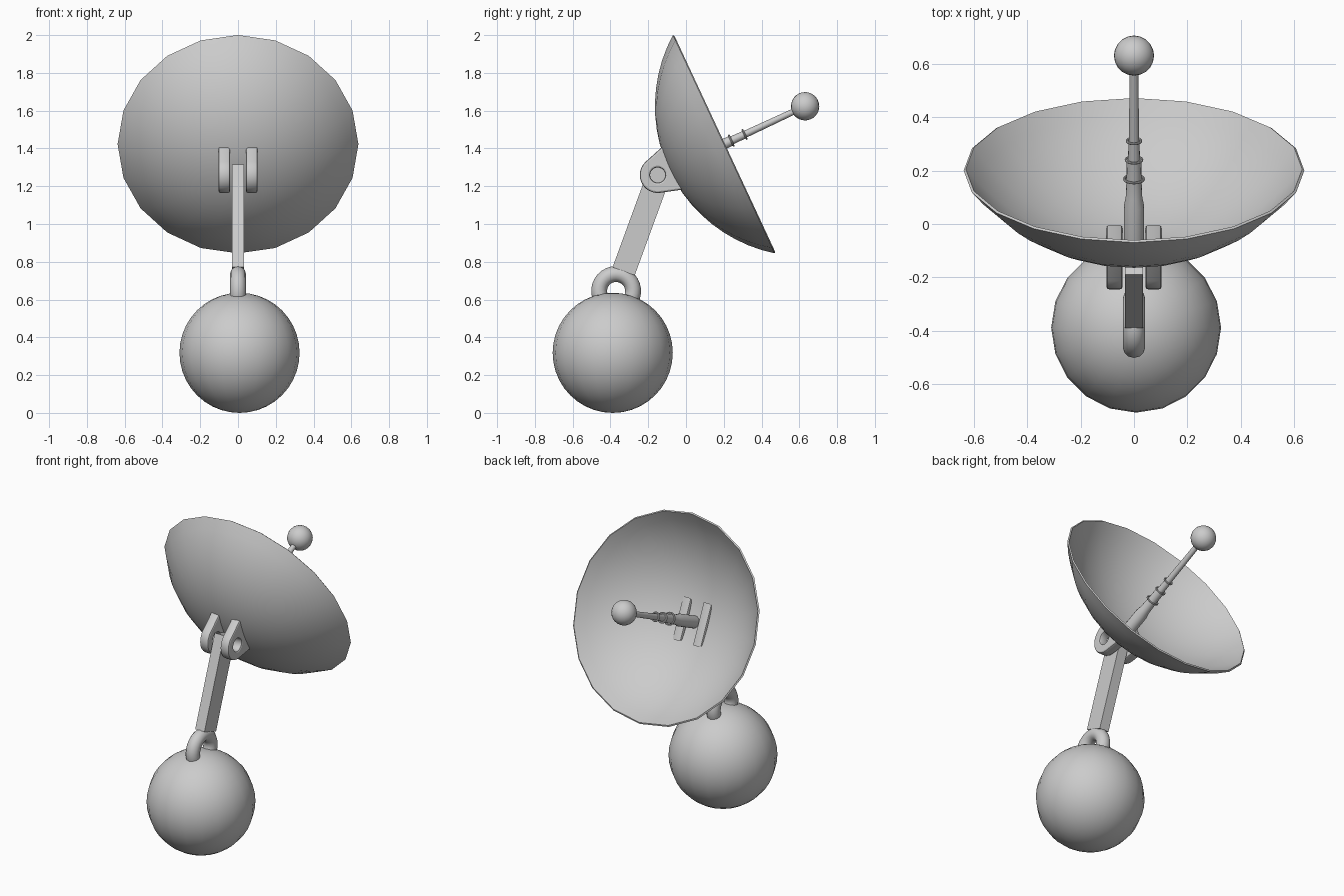
import bpy, bmesh, math
from mathutils import Matrix, Vector

if "Cube" in bpy.data.objects:
    bpy.data.objects.remove(bpy.data.objects["Cube"])

TILT = math.radians(25)
RIM = Vector((0, 0.20, 1.4225))                     # centre of the dish rim
AXIS = Vector((0, math.cos(TILT), math.sin(TILT)))  # where the dish points
UP = Vector((0, -math.sin(TILT), math.cos(TILT)))


def frame(x, y, z, loc):
    m = Matrix((x, y, z)).transposed().to_4x4()
    m.translation = loc
    return m


DISH = frame(Vector((1, 0, 0)), -UP, AXIS, RIM)     # local z runs along the dish axis


def smooth(ob, angle=40):
    bpy.ops.object.select_all(action='DESELECT')
    ob.select_set(True)
    bpy.context.view_layer.objects.active = ob
    bpy.ops.object.shade_smooth_by_angle(angle=math.radians(angle))


def from_bmesh(name, bm, matrix):
    me = bpy.data.meshes.new(name)
    bm.to_mesh(me)
    bm.free()
    ob = bpy.data.objects.new(name, me)
    bpy.context.collection.objects.link(ob)
    ob.matrix_world = matrix
    return ob


def lathe(name, profile, steps, matrix, angle=40):
    bm = bmesh.new()
    vs = [bm.verts.new((0, r, z)) for r, z in profile]
    es = [bm.edges.new(p) for p in zip(vs, vs[1:])]
    bmesh.ops.spin(bm, geom=vs + es, cent=(0, 0, 0), axis=(0, 0, 1),
                   angle=math.tau, steps=steps)
    bmesh.ops.remove_doubles(bm, verts=bm.verts, dist=1e-4)
    bmesh.ops.recalc_face_normals(bm, faces=bm.faces)
    ob = from_bmesh(name, bm, matrix)
    smooth(ob, angle)
    return ob


def ball(name, radius, loc, seg, rings):
    bpy.ops.mesh.primitive_uv_sphere_add(segments=seg, ring_count=rings,
                                         radius=radius, location=loc)
    ob = bpy.context.object
    ob.name = name
    smooth(ob)


def curve_mesh(name, loops, matrix, cyclic, **settings):
    cu = bpy.data.curves.new(name, 'CURVE')
    for key, value in settings.items():
        setattr(cu, key, value)
    for pts in loops:
        sp = cu.splines.new('POLY')
        sp.points.add(len(pts) - 1)
        for p, (x, y) in zip(sp.points, pts):
            p.co = (x, y, 0, 1)
        sp.use_cyclic_u = cyclic
    ob = bpy.data.objects.new(name, cu)
    bpy.context.collection.objects.link(ob)
    ob.matrix_world = matrix
    bpy.ops.object.select_all(action='DESELECT')
    ob.select_set(True)
    bpy.context.view_layer.objects.active = ob
    bpy.ops.object.convert(target='MESH')
    smooth(bpy.context.object, 35)


def arc(cx, cy, r, a0, a1, n):
    return [(cx + r * math.cos(math.radians(a0 + (a1 - a0) * i / n)),
             cy + r * math.sin(math.radians(a0 + (a1 - a0) * i / n))) for i in range(n + 1)]


# Dish: thin spherical shell, 20 sides
R, DEPTH, THICK = 0.795, 0.32, 0.01
half = math.asin(0.6375 / R)
outer = [(R * math.sin(half * i / 10), R - DEPTH - R * math.cos(half * i / 10)) for i in range(11)]
ri = R - THICK
inner = [(ri * math.sin(half * i / 10), R - DEPTH - ri * math.cos(half * i / 10)) for i in range(11)]
lathe("dish", outer + inner[::-1], 20, DISH)

# Feed mast: stepped, tapering rod with three collars and a ball tip
lathe("feed_mast", [(0, -0.315), (0.038, -0.315), (0.038, -0.145), (0.031, -0.11),
                    (0.028, -0.03), (0.027, 0.044), (0.022, 0.046), (0.021, 0.12),
                    (0.019, 0.122), (0.016, 0.45), (0, 0.45)], 16, DISH)
for i, (z, r) in enumerate([(-0.035, 0.036), (0.044, 0.030), (0.122, 0.026)]):
    bpy.ops.mesh.primitive_torus_add(major_radius=r, minor_radius=0.005,
                                     major_segments=20, minor_segments=8)
    ob = bpy.context.object
    ob.name = f"mast_collar_{i + 1}"
    ob.matrix_world = DISH @ Matrix.Translation((0, 0, z))
    smooth(ob)
ball("feed_tip", 0.075, RIM + AXIS * 0.475, 20, 14)

# Hinge plates: rounded at the pivot, with a hole, flaring into the dish
plate = arc(-0.386, 0, 0.095, 107, 253, 12) + [(-0.285, -0.13), (-0.285, 0.13)]
hole = arc(-0.386, 0, 0.04, 0, 345, 23)
for side, x in (("left", -0.073), ("right", 0.073)):
    curve_mesh(f"hinge_plate_{side}", [plate, hole],
               frame(AXIS, UP, Vector((1, 0, 0)), RIM + Vector((x, 0, 0))), True,
               dimensions='2D', fill_mode='BOTH', extrude=0.02,
               bevel_depth=0.01, bevel_resolution=1, offset=-0.01)

# Arm: flat bar leaning from base to hinge
low, high = Vector((0, -0.33, 0.75)), Vector((0, -0.131, 1.294))
along = (high - low).normalized()
bm = bmesh.new()
bmesh.ops.create_cube(bm, size=1)
bmesh.ops.scale(bm, verts=bm.verts, vec=(0.066, 0.125, (high - low).length))
xv = Vector((1, 0, 0))
from_bmesh("arm", bm, frame(xv, along.cross(xv), along, (low + high) / 2))

# Loop on the base that holds the arm
curve_mesh("base_loop", [arc(0, 0, 0.09, -30, 210, 20)],
           frame(Vector((0, 1, 0)), Vector((0, 0, 1)), xv, Vector((0, -0.37, 0.645))), False,
           dimensions='3D', fill_mode='FULL', bevel_depth=0.042,
           bevel_resolution=4, use_fill_caps=True)

# Base ball
ball("base_ball", 0.318, (0.008, -0.388, 0.318), 20, 20)
